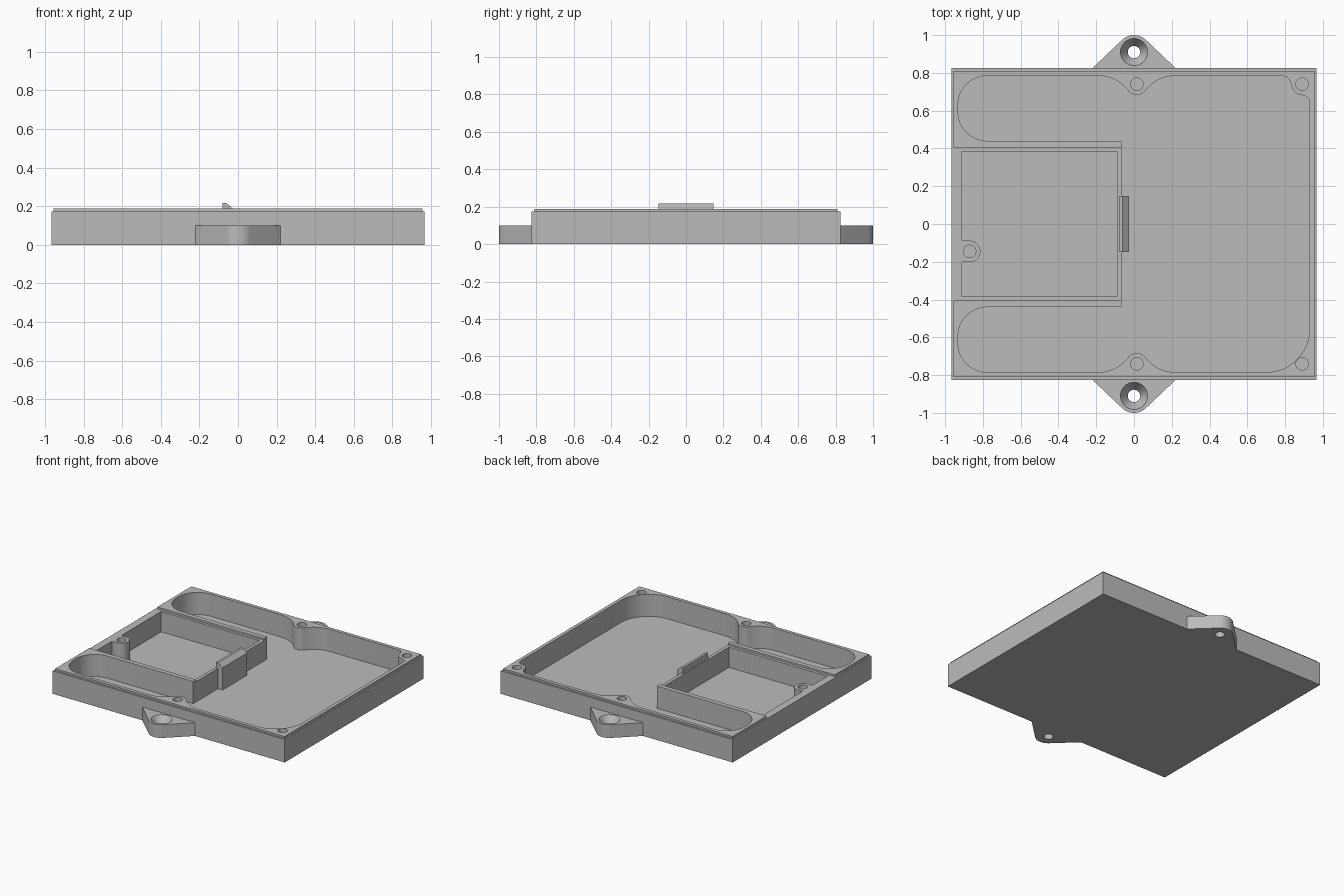
import bpy
import bmesh
from math import sin, cos, radians
from mathutils import Matrix

default = bpy.data.objects.get("Cube")
if default:
    bpy.data.objects.remove(default, do_unlink=True)

grey = bpy.data.materials.new("light_grey_plastic")
grey.use_nodes = True
colour = (0.5, 0.5, 0.5, 1)
grey.diffuse_color = colour
grey.node_tree.nodes["Principled BSDF"].inputs["Base Color"].default_value = colour

HALF_X, HALF_Y = 0.967, 0.825
FLOOR, RIM, LIP = 0.02, 0.173, 0.187
WALL_X = -0.065
POST_R, HOLE_R = 0.057, 0.033


def arc(cx, cy, r, start, end, steps=12):
    angles = [radians(start + (end - start) * i / steps) for i in range(steps + 1)]
    return [(cx + r * cos(a), cy + r * sin(a)) for a in angles]


def rect(x0, x1, y0, y1):
    return [(x0, y0), (x1, y0), (x1, y1), (x0, y1)]


def flip(points):
    return [(x, -y) for x, y in reversed(points)]


def finish(name, bm):
    bmesh.ops.recalc_face_normals(bm, faces=bm.faces)
    mesh = bpy.data.meshes.new(name)
    bm.to_mesh(mesh)
    bm.free()
    mesh.materials.append(grey)
    obj = bpy.data.objects.new(name, mesh)
    bpy.context.collection.objects.link(obj)
    return obj


def prism(name, outline, z0, z1):
    bm = bmesh.new()
    face = bm.faces.new([bm.verts.new((x, y, z0)) for x, y in outline])
    new = bmesh.ops.extrude_face_region(bm, geom=[face])["geom"]
    verts = [v for v in new if isinstance(v, bmesh.types.BMVert)]
    bmesh.ops.translate(bm, verts=verts, vec=(0, 0, z1 - z0))
    # extruding leaves the first face in place as the base cap
    if len([f for f in bm.faces if all(abs(v.co.z - z0) < 1e-6 for v in f.verts)]) == 0:
        bm.faces.new([v for v in bm.verts if v not in verts])
    return finish(name, bm)


def cone(name, x, y, r0, r1, z0, z1):
    bm = bmesh.new()
    bmesh.ops.create_cone(bm, cap_ends=True, segments=32, radius1=r0, radius2=r1,
                          depth=z1 - z0, matrix=Matrix.Translation((x, y, (z0 + z1) / 2)))
    return finish(name, bm)


def combine(target, tool, operation="DIFFERENCE"):
    tool.hide_render = True
    mod = target.modifiers.new("cut", "BOOLEAN")
    mod.operation = operation
    mod.solver = "EXACT"
    mod.object = tool
    bpy.context.view_layer.objects.active = target
    bpy.ops.object.modifier_apply(modifier=mod.name)
    bpy.data.objects.remove(tool, do_unlink=True)


def smooth(obj):
    bpy.ops.object.select_all(action="DESELECT")
    obj.select_set(True)
    bpy.context.view_layer.objects.active = obj
    bpy.ops.object.shade_smooth_by_angle(angle=radians(30))


# Tray block with a raised lip that stops either side of the compartment
tray = prism("tray", rect(-HALF_X, HALF_X, -HALF_Y, HALF_Y), 0, RIM)
lx, ly, notch = HALF_X - 0.011, HALF_Y - 0.014, 0.405
lip = prism("lip", [(-lx, notch), (-lx, ly), (lx, ly), (lx, -ly), (-lx, -ly),
                    (-lx, -notch), (-0.03, -notch), (-0.03, notch)], 0.1, LIP)
combine(tray, lip, "UNION")

# Main cavity: rounded side arms, flowing around the middle screw posts
side = [(WALL_X, 0.44)]
side += arc(-0.777, 0.595, 0.155, 270, 180)
side += arc(-0.777, 0.63, 0.155, 180, 90)
side += arc(-0.19, 0.585, 0.2, 90, 37.1)
side += arc(0.015, 0.74, POST_R, 217.1, 322.9)
side += arc(0.22, 0.585, 0.2, 142.9, 90)
corner = [(0.785, 0.785), (0.81, 0.777), (0.826, 0.757)]
corner += arc(0.89, 0.74, POST_R, 180, 270)
corner += [(0.912, 0.675), (0.926, 0.66), (0.93, 0.64)]
cavity = side + corner + arc(0.7, -0.555, 0.23, 0, -90) + flip(side)
combine(tray, prism("cavity_cutter", cavity, FLOOR, 0.3))

# Square compartment with its own screw post
room = [(-0.91, 0.385), (-0.09, 0.385), (-0.09, -0.383), (-0.91, -0.383)]
room += [(-0.91, -0.145 - POST_R)]
room += arc(-0.87, -0.145, POST_R, -90, 90, 16)
room += [(-0.91, -0.145 + POST_R)]
combine(tray, prism("compartment_cutter", room, FLOOR, 0.3))

# Blind screw holes
for x, y in [(0.015, 0.74), (0.015, -0.74), (0.89, 0.74), (0.89, -0.74), (-0.87, -0.145)]:
    combine(tray, cone("hole_cutter", x, y, HOLE_R, HOLE_R, 0.05, 0.3))
smooth(tray)

# Mounting lugs with countersunk through holes
lug_shape = [(0.22, HALF_Y)] + arc(0, 0.91, 0.09, 46.5, 133.5, 16) + [(-0.22, HALF_Y)]
for name, sign in (("back_lug", 1), ("front_lug", -1)):
    lug = prism(name, lug_shape if sign > 0 else flip(lug_shape), 0, 0.1)
    combine(lug, cone("bore_cutter", 0, sign * 0.91, HOLE_R, HOLE_R, -0.1, 0.2))
    combine(lug, cone("sink_cutter", 0, sign * 0.91, HOLE_R, 0.085, 0.04, 0.12))
    smooth(lug)

# Latch: profile in x and z, extruded along y
profile = [(-0.08, RIM), (-0.08, 0.217), (-0.062, 0.217), (-0.027, LIP),
           (-0.027, FLOOR), (WALL_X, FLOOR), (WALL_X, RIM)]
latch = prism("latch", profile, -0.147, 0.147)
latch.data.transform(Matrix.Rotation(radians(90), 4, "X"))
